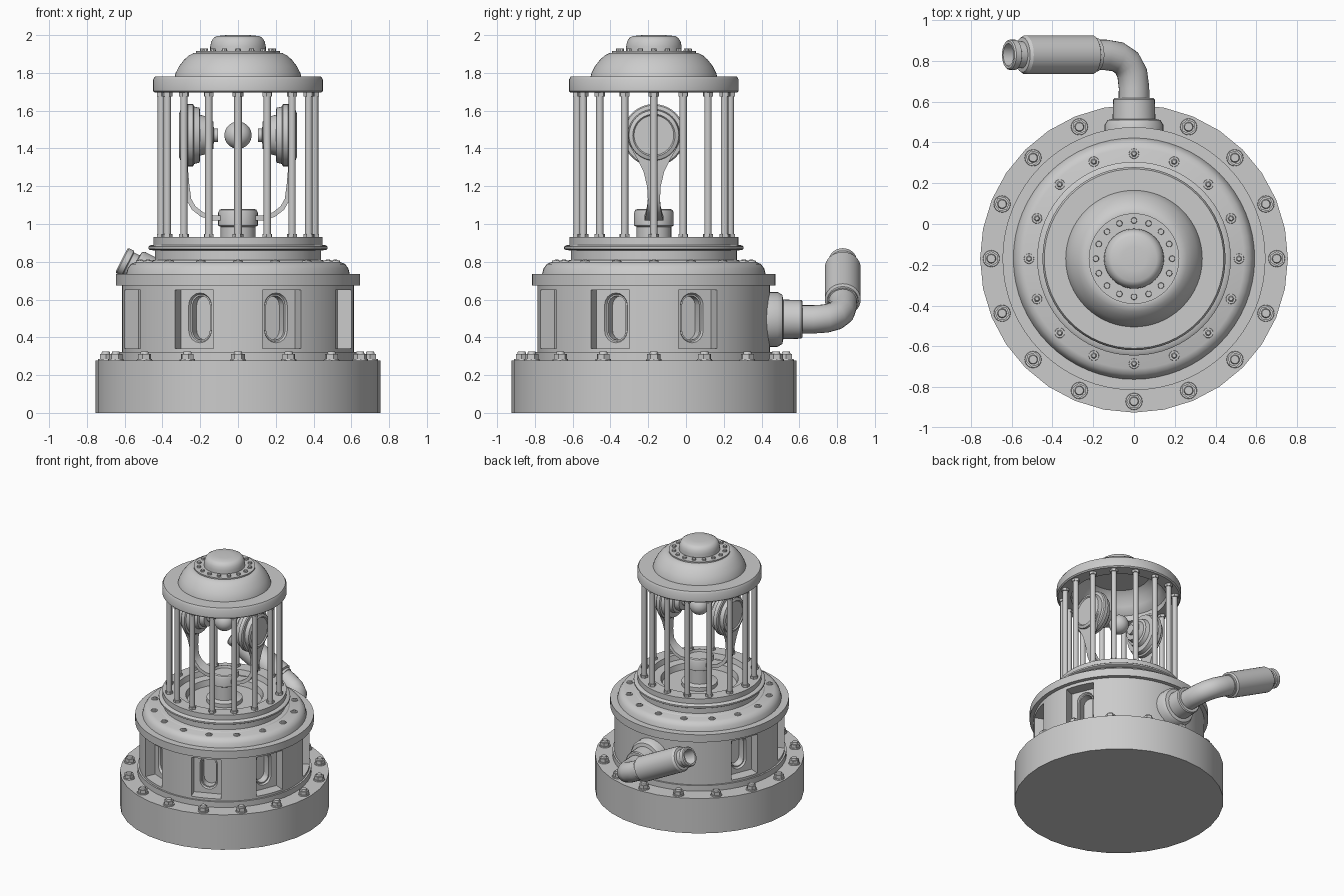
import bpy, bmesh, math
from mathutils import Vector, Matrix

if "Cube" in bpy.data.objects:
    bpy.data.objects.remove(bpy.data.objects["Cube"])

CY = -0.17                       # the body axis stands at x=0, y=CY
Z = Vector((0, 0, 1))


def finish(name, bm):
    bmesh.ops.remove_doubles(bm, verts=bm.verts, dist=1e-5)
    bmesh.ops.recalc_face_normals(bm, faces=bm.faces)
    me = bpy.data.meshes.new(name)
    bm.to_mesh(me)
    bm.free()
    ob = bpy.data.objects.new(name, me)
    bpy.context.collection.objects.link(ob)
    return ob


def lathe(name, prof, n=48, origin=(0, CY, 0), axis=(0, 0, 1), closed=False):
    """Revolve (radius, distance along axis) points around an axis."""
    bm = bmesh.new()
    q = Z.rotation_difference(Vector(axis)).to_matrix()
    rings = []
    for r, h in prof:
        ring = []
        for i in range(n):
            a = 2 * math.pi * i / n
            p = Vector((r * math.cos(a), r * math.sin(a), h))
            ring.append(bm.verts.new(Vector(origin) + q @ p))
        rings.append(ring)
    pairs = list(zip(rings, rings[1:]))
    if closed:
        pairs.append((rings[-1], rings[0]))
    for a, b in pairs:
        for i in range(n):
            j = (i + 1) % n
            bm.faces.new((a[i], a[j], b[j], b[i]))
    return finish(name, bm)


def ring_of(name, count, radius, stacks):
    """Circle of stacked cylinders: (z0, z1, bottom radius, top radius, sides)."""
    bm = bmesh.new()
    for k in range(count):
        a = 2 * math.pi * k / count
        for z0, z1, r1, r2, s in stacks:
            m = Matrix.Translation((radius * math.cos(a), CY + radius * math.sin(a), (z0 + z1) / 2))
            bmesh.ops.create_cone(bm, cap_ends=True, segments=s, radius1=r1, radius2=r2,
                                  depth=z1 - z0, matrix=m @ Matrix.Rotation(a, 4, 'Z'))
    me = bpy.data.meshes.new(name)
    bm.to_mesh(me)
    bm.free()
    ob = bpy.data.objects.new(name, me)
    bpy.context.collection.objects.link(ob)
    return ob


def loft_cutter(name, sections, outline):
    """Loft an outline outward at each of the six window angles."""
    bm = bmesh.new()
    for off in (-112.5, -67.5, -22.5, 22.5, 67.5, 112.5):
        a = math.radians(-90 + off)
        n = Vector((math.cos(a), math.sin(a), 0))
        t = Vector((-math.sin(a), math.cos(a), 0))
        rings = [[bm.verts.new(Vector((0, CY, 0)) + n * d + t * u + Z * z)
                  for u, z in outline(s)] for d, s in sections]
        for p, q in zip(rings, rings[1:]):
            for i in range(len(p)):
                j = (i + 1) % len(p)
                bm.faces.new((p[i], p[j], q[j], q[i]))
        bm.faces.new(rings[0])
        bm.faces.new(rings[-1])
    return finish(name, bm)


def cut(ob, cutter):
    m = ob.modifiers.new("cut", 'BOOLEAN')
    m.operation, m.solver, m.object = 'DIFFERENCE', 'EXACT', cutter
    bpy.context.view_layer.objects.active = ob
    bpy.ops.object.modifier_apply(modifier=m.name)
    bpy.data.objects.remove(cutter)


def slot(w):
    h = 0.067
    pts = []
    for i in range(18):
        a = math.pi * (i if i < 9 else i - 1) / 8
        pts.append((w * math.cos(a), 0.503 + (h if i < 9 else -h) + w * math.sin(a)))
    return pts


# base plinth and its bolts
lathe("base", [(0, 0), (0.755, 0), (0.755, 0.278), (0, 0.278)], 32)
ring_of("base_bolts", 16, 0.70, [(0.275, 0.286, 0.042, 0.04, 16), (0.285, 0.312, 0.036, 0.036, 6),
                                 (0.31, 0.325, 0.024, 0.02, 12)])

# drum with six recessed windows
drum = lathe("drum", [(0, 0.27), (0.628, 0.27), (0.628, 0.322), (0.615, 0.322), (0.615, 0.675),
                      (0.645, 0.675), (0.645, 0.735), (0.592, 0.735), (0.584, 0.765), (0.567, 0.788),
                      (0.54, 0.80), (0, 0.80)], 64)
cut(drum, loft_cutter("pocket_cutter", [(0.525, 0.11), (0.72, 0.11)],
                      lambda w: [(-w, 0.34), (w, 0.34), (w, 0.65), (-w, 0.65)]))
cut(drum, loft_cutter("slot_cutter", [(0.45, 0.05), (0.51, 0.05), (0.51, 0.058), (0.535, 0.07)], slot))
ring_of("drum_top_bolts", 16, 0.515, [(0.797, 0.806, 0.026, 0.024, 12), (0.805, 0.812, 0.016, 0.01, 6)])

# neck and hollow cage floor
lathe("cage_floor", [(0, 0.79), (0.48, 0.79), (0.465, 0.805), (0.44, 0.81), (0.44, 0.86), (0.465, 0.862),
                     (0.475, 0.868), (0.475, 0.88), (0.465, 0.887), (0.448, 0.89), (0.448, 0.93),
                     (0.35, 0.93), (0.34, 0.89), (0.28, 0.885), (0.27, 0.84), (0, 0.84)], 64)

# cage bars with end nuts
ring_of("cage_bars", 16, 0.405, [(0.92, 1.71, 0.02, 0.02, 12), (0.925, 0.948, 0.028, 0.028, 6),
                                 (1.675, 1.70, 0.028, 0.028, 6)])

# hollow roof with rim, dome and top plate
lathe("roof", [(0.345, 1.695), (0.44, 1.695), (0.449, 1.703), (0.449, 1.765), (0.44, 1.78), (0.335, 1.78),
               (0.33, 1.80), (0.312, 1.835), (0.285, 1.87), (0.26, 1.892), (0.235, 1.905), (0.222, 1.905),
               (0.222, 1.915), (0, 1.915), (0, 1.88), (0.22, 1.88), (0.27, 1.845), (0.30, 1.79),
               (0.32, 1.76), (0.345, 1.74)], 64, closed=True)
ring_of("roof_bolts", 16, 0.187, [(1.91, 1.928, 0.016, 0.014, 10)])
lathe("roof_cap", [(0, 1.90), (0.147, 1.90), (0.147, 1.94), (0.142, 1.965), (0.13, 1.985),
                   (0.112, 1.995), (0.06, 2.0), (0, 2.0)], 48)

# pedestal inside the cage
lathe("pedestal", [(0, 0.83), (0.13, 0.83), (0.13, 0.87), (0.092, 0.88), (0.092, 0.985), (0.105, 0.992),
                   (0.105, 1.06), (0.098, 1.075), (0.085, 1.08), (0.08, 1.06), (0, 1.06)], 32)

# forked yoke rising from the pedestal, and the two facing discs
half = [(0.05, 1.03, 0.05), (0.13, 1.032, 0.05), (0.19, 1.05, 0.044), (0.235, 1.085, 0.036),
        (0.26, 1.13, 0.032), (0.27, 1.2, 0.036), (0.277, 1.28, 0.055), (0.28, 1.34, 0.085),
        (0.283, 1.40, 0.12), (0.285, 1.47, 0.13)]
for side, s in (("left", -1), ("right", 1)):
    bm = bmesh.new()
    rings = []
    for i, (x, z, w) in enumerate(half):
        a, b = half[max(i - 1, 0)], half[min(i + 1, len(half) - 1)]
        d = Vector((b[0] - a[0], b[1] - a[1])).normalized() * 0.013
        rings.append([bm.verts.new((s * (x + k * d.y), CY + v, z - k * d.x))
                      for k, v in ((1, -w), (1, w), (-1, w), (-1, -w))])
    for p, q in zip(rings, rings[1:]):
        for i in range(4):
            j = (i + 1) % 4
            bm.faces.new((p[i], p[j], q[j], q[i]))
    bm.faces.new(rings[0])
    bm.faces.new(rings[-1])
    finish("yoke_" + side, bm)
    lathe("disc_" + side, [(0, 0.105), (0.036, 0.105), (0.036, 0.128), (0.072, 0.13), (0.082, 0.165),
                           (0.10, 0.17), (0.108, 0.20), (0.145, 0.203), (0.152, 0.232), (0.165, 0.238),
                           (0.165, 0.265), (0.158, 0.272), (0.138, 0.275), (0.132, 0.305),
                           (0.112, 0.313), (0.105, 0.305), (0, 0.305)],
          40, (0, CY, 1.47), (s, 0, 0))

# ball between the discs
bm = bmesh.new()
bmesh.ops.create_uvsphere(bm, u_segments=32, v_segments=16, radius=0.072,
                          matrix=Matrix.Translation((0, CY, 1.47)))
finish("centre_ball", bm)

# back pipe: wall flange, collar, elbow and slanted grip with an open end
PZ, corner = 0.495, Vector((0, 0.83, 0.495))
lathe("pipe_flange", [(0, 0.40), (0.145, 0.40), (0.145, 0.485), (0.13, 0.51), (0.105, 0.515), (0.102, 0.61),
                      (0.095, 0.617), (0.07, 0.617), (0, 0.60)], 32, (0, 0, PZ), (0, 1, 0))
ang = math.radians(27)
slope = Vector((-math.cos(ang), 0, math.sin(ang)))
p0, p2 = corner - Vector((0, 0.16, 0)), corner + slope * 0.16
path = [Vector((0, 0.58, PZ))]
path += [p0 * (1 - t) ** 2 + corner * 2 * t * (1 - t) + p2 * t * t for t in (0, 0.25, 0.5, 0.75, 1)]
path += [corner + slope * 0.24]
bm = bmesh.new()
rings = []
for i, p in enumerate(path):
    d = (path[min(i + 1, 6)] - path[max(i - 1, 0)]).normalized()
    up = Vector((math.sin(ang), 0, math.cos(ang)))
    u = (up - d * up.dot(d)).normalized()
    v = d.cross(u)
    rings.append([bm.verts.new(p + 0.075 * (u * math.cos(k * math.pi / 12) + v * math.sin(k * math.pi / 12)))
                  for k in range(24)])
for p, q in zip(rings, rings[1:]):
    for i in range(24):
        j = (i + 1) % 24
        bm.faces.new((p[i], p[j], q[j], q[i]))
finish("pipe_elbow", bm)
lathe("pipe_grip", [(0, 0.205), (0.082, 0.205), (0.082, 0.222), (0.095, 0.23), (0.095, 0.60), (0.085, 0.615),
                    (0.066, 0.618), (0.066, 0.65), (0.074, 0.655), (0.074, 0.685), (0.068, 0.692),
                    (0.055, 0.692), (0.05, 0.60), (0, 0.60)], 32, corner, slope)

# smooth shading with sharp edges kept
for ob in bpy.data.objects:
    ob.select_set(True)
bpy.context.view_layer.objects.active = drum
bpy.ops.object.shade_smooth_by_angle(angle=math.radians(32))
